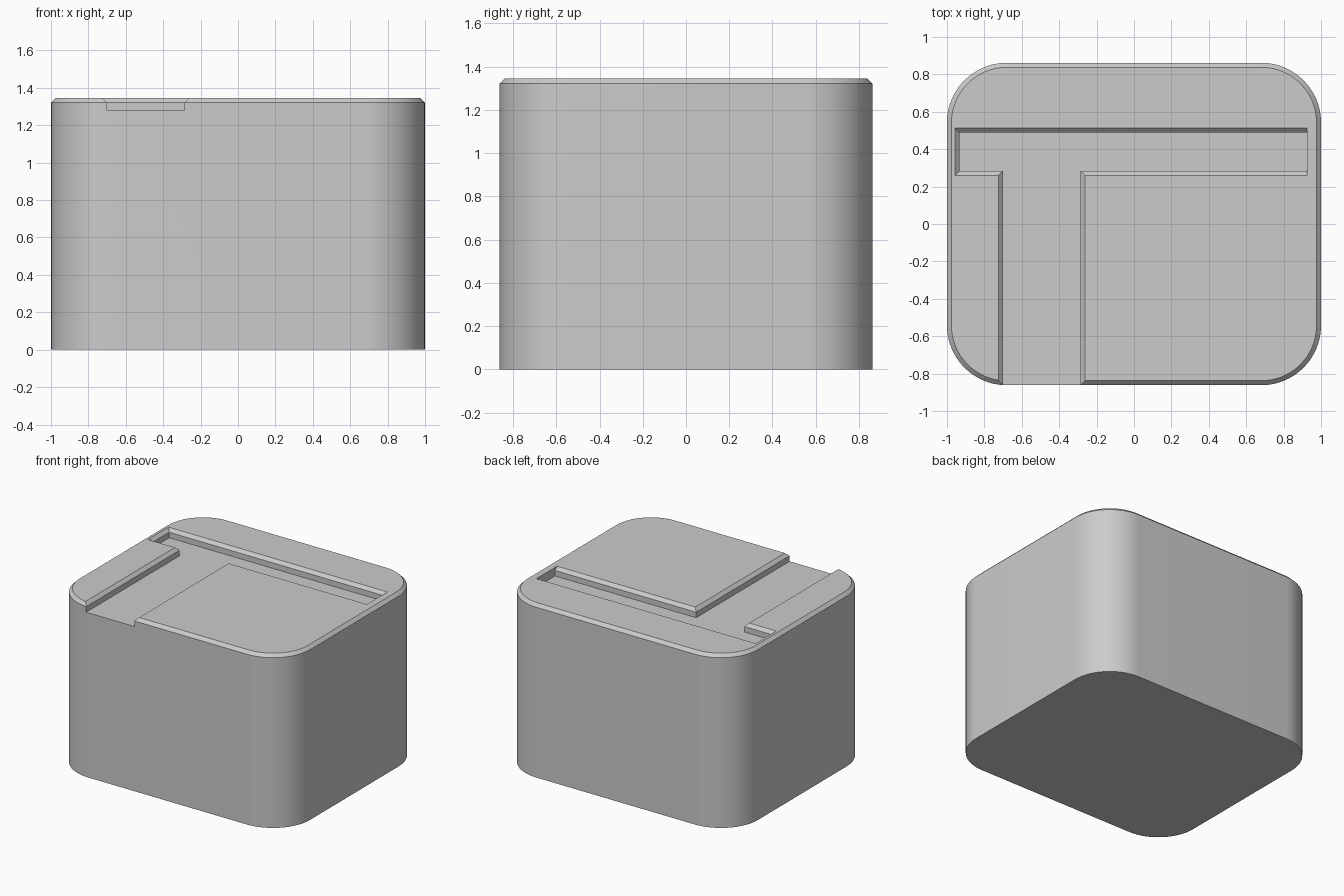
import bpy, bmesh, math

if "Cube" in bpy.data.objects:
    bpy.data.objects.remove(bpy.data.objects["Cube"], do_unlink=True)

HALF_X, HALF_Y, HEIGHT = 1.0, 0.862, 1.345
RADIUS, CHAMFER, FLOOR = 0.32, 0.024, 1.278
RIM = HEIGHT - CHAMFER

grey = bpy.data.materials.new("light_grey")
grey.use_nodes = True
colour = (0.6, 0.6, 0.6, 1)
grey.diffuse_color = colour
grey.node_tree.nodes["Principled BSDF"].inputs["Base Color"].default_value = colour


def loft(name, rings):
    """Solid skinned through (outline, height) rings and capped at both ends."""
    bm = bmesh.new()
    loops = [[bm.verts.new((x, y, z)) for x, y in pts] for pts, z in rings]
    n = len(loops[0])
    for low, high in zip(loops, loops[1:]):
        for i in range(n):
            j = (i + 1) % n
            bm.faces.new((low[i], low[j], high[j], high[i]))
    bm.faces.new(loops[0][::-1])
    bm.faces.new(loops[-1])
    bmesh.ops.recalc_face_normals(bm, faces=bm.faces)
    mesh = bpy.data.meshes.new(name)
    bm.to_mesh(mesh)
    bm.free()
    mesh.materials.append(grey)
    obj = bpy.data.objects.new(name, mesh)
    bpy.context.collection.objects.link(obj)
    return obj


def rounded_outline(inset, steps=20):
    pts = []
    for k, (sx, sy) in enumerate([(1, 1), (-1, 1), (-1, -1), (1, -1)]):
        for i in range(steps + 1):
            a = (k + i / steps) * math.pi / 2
            pts.append((sx * (HALF_X - RADIUS) + (RADIUS - inset) * math.cos(a),
                        sy * (HALF_Y - RADIUS) + (RADIUS - inset) * math.sin(a)))
    return pts


def groove_outline(d):
    """Crossing slots, widened by d except at the plain right end."""
    left, right, low, high = -0.932 - d, 0.925, 0.284 - d, 0.488 + d
    stem_l, stem_r, front = -0.70 - d, -0.286 + d, -1.1
    return [(stem_l, front), (stem_r, front), (stem_r, low), (right, low),
            (right, high), (left, high), (left, low), (stem_l, low)]


# Rounded block with a chamfered top rim
body = loft("body", [(rounded_outline(0), 0), (rounded_outline(0), RIM),
                     (rounded_outline(CHAMFER), HEIGHT)])

# Groove cutter, flared above the rim to chamfer the slot edges
cutter = loft("groove_cutter", [(groove_outline(0), FLOOR), (groove_outline(0), RIM),
                                (groove_outline(2 * CHAMFER), RIM + 2 * CHAMFER)])
cutter.hide_render = True

cut = body.modifiers.new("grooves", "BOOLEAN")
cut.operation = "DIFFERENCE"
cut.solver = "EXACT"
cut.object = cutter

bpy.ops.object.select_all(action="DESELECT")
body.select_set(True)
bpy.context.view_layer.objects.active = body
bpy.ops.object.modifier_apply(modifier=cut.name)
bpy.data.objects.remove(cutter, do_unlink=True)
bpy.ops.object.shade_smooth_by_angle(angle=math.radians(30))
